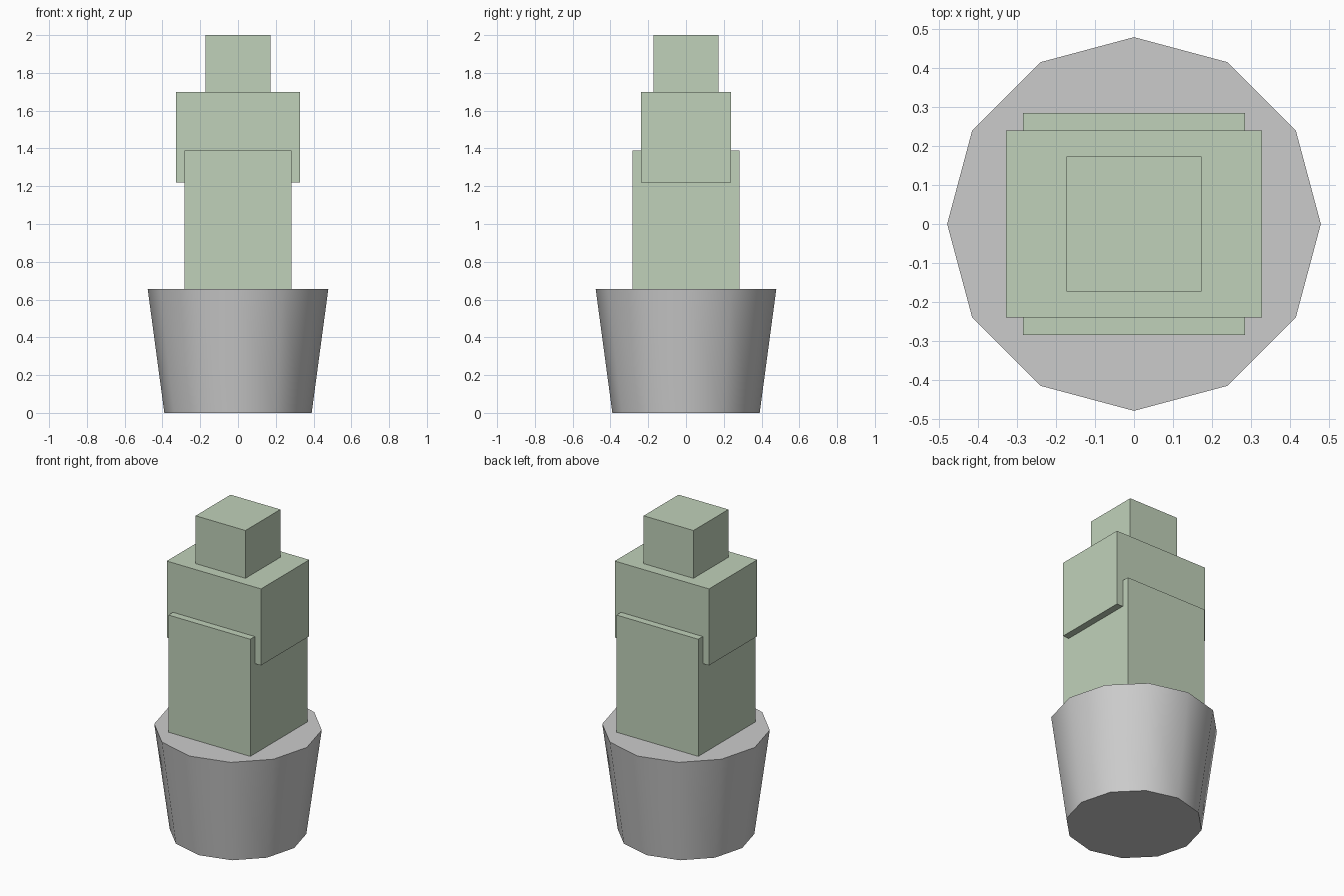
import bpy
import math

if "Cube" in bpy.data.objects:
    bpy.data.objects.remove(bpy.data.objects["Cube"])

green = bpy.data.materials.new("plant_green")
green.diffuse_color = (0.53, 0.64, 0.49, 1.0)
green.use_nodes = True
green.node_tree.nodes["Principled BSDF"].inputs["Base Color"].default_value = green.diffuse_color


def block(name, half_x, half_y, z0, z1):
    """Axis-aligned green box between two heights."""
    bpy.ops.mesh.primitive_cube_add(size=1, location=(0, 0, (z0 + z1) / 2))
    ob = bpy.context.object
    ob.name = name
    ob.scale = (2 * half_x, 2 * half_y, z1 - z0)
    bpy.ops.object.transform_apply(location=False, rotation=False, scale=True)
    ob.data.materials.append(green)
    return ob


# Tapered twelve-sided pot, smooth around the wall with crisp rims
POT_H = 0.655
bpy.ops.mesh.primitive_cone_add(vertices=12, radius1=0.39, radius2=0.478,
                                depth=POT_H, location=(0, 0, POT_H / 2))
bpy.context.object.name = "pot"
bpy.ops.object.shade_smooth_by_angle(angle=math.radians(40))

# Stacked plant blocks
block("plant_stem", 0.284, 0.284, POT_H, 1.39)
block("plant_middle", 0.327, 0.239, 1.22, 1.70)
block("plant_top", 0.173, 0.173, 1.70, 2.0)
